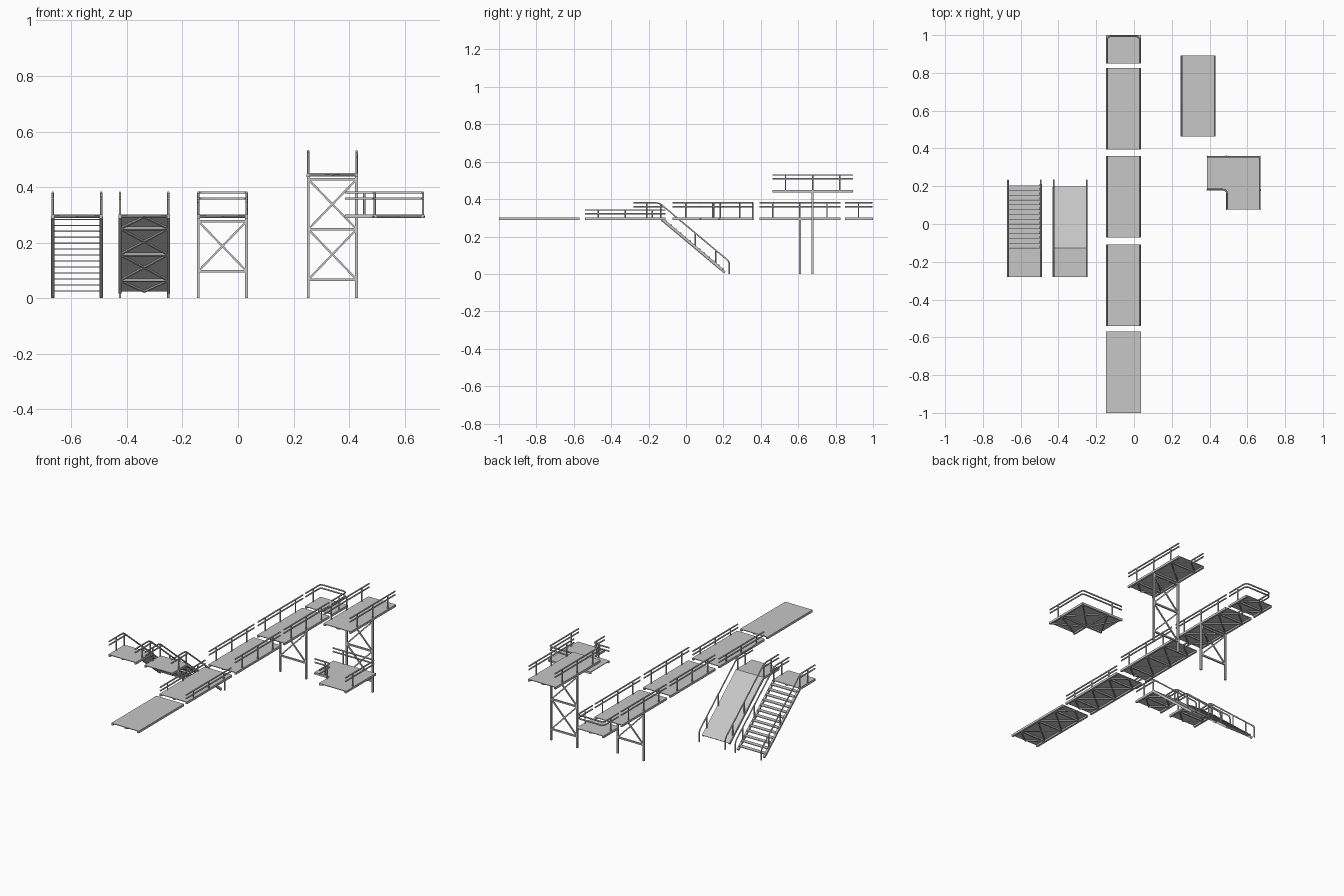
import bpy, bmesh
from math import radians
from mathutils import Vector, Matrix

cube = bpy.data.objects.get("Cube")
if cube:
    bpy.data.objects.remove(cube)

# One painted-metal grey for the whole set
GREY = bpy.data.materials.new("metal grey")
GREY.use_nodes = True
GREY.diffuse_color = (0.57, 0.57, 0.57, 1)
GREY.node_tree.nodes["Principled BSDF"].inputs["Base Color"].default_value = GREY.diffuse_color

HALF = 0.092           # half the walkway width
EDGE = HALF - 0.005    # rail and frame offset from the centre line


def add_object(name, mesh):
    mesh.materials.clear()
    mesh.materials.append(GREY)
    bpy.context.collection.objects.link(bpy.data.objects.new(name, mesh))


def finish(bm, name, matrix=Matrix()):
    bm.transform(matrix)
    bmesh.ops.recalc_face_normals(bm, faces=bm.faces)
    mesh = bpy.data.meshes.new(name)
    bm.to_mesh(mesh)
    bm.free()
    add_object(name, mesh)


def box(bm, center, size):
    bmesh.ops.create_cube(bm, size=1, matrix=Matrix.Translation(center) @ Matrix.Diagonal((*size, 1)))


def bar(bm, a, b, w):
    """Square bar between two points."""
    a, b = Vector(a), Vector(b)
    d = b - a
    up = 'X' if abs(d.normalized().z) > 0.9 else 'Y'
    rot = d.to_track_quat('Z', up).to_matrix().to_4x4()
    bmesh.ops.create_cube(bm, size=1, matrix=Matrix.Translation((a + b) / 2) @ rot
                          @ Matrix.Diagonal((w, w, d.length, 1)))


def rounded(points, r):
    """Replace the inner corners of a path with short arcs."""
    pts = [Vector(p) for p in points]
    out = [pts[0]]
    for a, p, b in zip(pts, pts[1:], pts[2:]):
        s, e = p + (a - p).normalized() * r, p + (b - p).normalized() * r
        out += [s * (1 - t) ** 2 + p * 2 * t * (1 - t) + e * t * t for t in (0, 0.33, 0.67, 1)]
    return out + [pts[-1]]


def tubes(name, paths, r=0.0043):
    """Round rails and posts swept along paths, as one mesh."""
    cu = bpy.data.curves.new(name, 'CURVE')
    cu.dimensions = '3D'
    cu.bevel_depth, cu.bevel_resolution, cu.use_fill_caps = r, 1, True
    for path in paths:
        sp = cu.splines.new('POLY')
        sp.points.add(len(path) - 1)
        for q, p in zip(sp.points, path):
            q.co = (*p, 1)
    tmp = bpy.data.objects.new(name + "_path", cu)
    bpy.context.collection.objects.link(tmp)
    mesh = bpy.data.meshes.new_from_object(tmp.evaluated_get(bpy.context.evaluated_depsgraph_get()))
    bpy.data.objects.remove(tmp)
    mesh.name = name
    for f in mesh.polygons:
        f.use_smooth = len(f.vertices) == 4
    add_object(name, mesh)


def stations(length):
    return [0.07, 0.215, 0.36] if length > 0.3 else [length / 2]


def panel(name, matrix, length):
    """Plate on a braced frame; local y runs along it and z = 0 is its top."""
    bm = bmesh.new()
    box(bm, (0, length / 2, -0.002), (2 * HALF, length, 0.004))
    finish(bm, name + "_plate", matrix)
    bm = bmesh.new()
    z = -0.008
    for s in (-1, 1):
        bar(bm, (s * EDGE, 0, z), (s * EDGE, length, z), 0.011)
    st = stations(length)
    for y in st:
        bar(bm, (-EDGE, y, z), (EDGE, y, z), 0.008)
    for s in (-1, 1):
        for a, b in zip(st, st[1:]):
            bar(bm, (-s * EDGE, a, z), (s * EDGE, b, z), 0.006)
        bar(bm, (s * EDGE, st[0], z), (0, 0.004, z), 0.006)
        bar(bm, (s * EDGE, st[-1], z), (0, length - 0.004, z), 0.006)
    finish(bm, name + "_frame", matrix)


def deck(name, cx, y0, length, z, rail=0.0):
    """Level walkway section with an optional pair of side railings."""
    panel(name, Matrix.Translation((cx, y0, z)), length)
    if not rail:
        return
    paths = []
    for x in (cx - EDGE, cx + EDGE):
        for h in (rail, rail - 0.021):
            paths.append([(x, y0, z + h), (x, y0 + length, z + h)])
        paths += [[(x, y0 + s, z - 0.008), (x, y0 + s, z + rail)] for s in stations(length)]
    tubes(name + "_railing", paths)


def tower(name, cx, y, top, levels):
    """Flat trestle: two legs, cross beams and diagonal braces."""
    bm = bmesh.new()
    for s in (-1, 1):
        bar(bm, (cx + s * EDGE, y, 0), (cx + s * EDGE, y, top), 0.01)
        for a, b in zip(levels, levels[1:]):
            bar(bm, (cx - s * EDGE, y, a), (cx + s * EDGE, y, b), 0.007)
    for h in levels:
        bar(bm, (cx - EDGE, y, h), (cx + EDGE, y, h), 0.009)
    finish(bm, name)


# Straight walkway
TOP, RH, LONG = 0.301, 0.079, 0.431
MX = -0.056
deck("open_deck", MX, -1.0, LONG, TOP)
deck("low_rail_deck", MX, -0.54, LONG, TOP, 0.041)
deck("middle_deck", MX, -0.072, LONG, TOP, RH)
deck("supported_deck", MX, 0.394, LONG, TOP, RH)
tower("walkway_tower", MX, 0.609, 0.29, [0.277, 0.097])

# End deck with a wrap-around railing
E0, E1 = 0.851, 1.0
panel("end_deck", Matrix.Translation((MX, E0, TOP)), E1 - E0)
L, R = MX - EDGE, MX + EDGE
paths = [rounded([(L, E0, h), (L, E1 - 0.006, h), (R, E1 - 0.006, h), (R, E0, h)], 0.022)
         for h in (TOP + RH, TOP + RH - 0.021)]
paths += [[(x, 0.922, TOP - 0.008), (x, 0.922, TOP + RH)] for x in (L, R)]
tubes("end_deck_railing", paths)

# High platform on a tall tower
deck("high_deck", 0.34, 0.462, LONG, 0.45, 0.079)
tower("high_tower", 0.34, 0.677, 0.44, [0.428, 0.248, 0.067])

# Corner platform
X0, XI, X1 = 0.386, 0.488, 0.671
Y0, YI, Y1 = 0.076, 0.178, 0.361
outline = [(X0, Y1), (X0, YI), (XI, YI), (XI, Y0), (X1, Y0), (X1, Y1)]
bm = bmesh.new()
face = bm.faces.new([bm.verts.new((x, y, TOP - 0.004)) for x, y in outline])
ext = bmesh.ops.extrude_face_region(bm, geom=[face])
bmesh.ops.translate(bm, vec=(0, 0, 0.004), verts=[v for v in ext["geom"] if isinstance(v, bmesh.types.BMVert)])
finish(bm, "corner_plate")
i = 0.005
zf = TOP - 0.008
outer = [(X0, Y1 - i), (X1 - i, Y1 - i), (X1 - i, Y0)]
inner = [(X0, YI + i), (XI + i, YI + i), (XI + i, Y0)]
braces = [((X0, YI), (XI, Y1)), ((X0, Y1), (XI, YI)), ((XI, YI), (X1, Y1)), ((XI, Y1), (X1, YI)),
          ((XI, Y0), (X1, YI)), ((XI, YI), (X1, Y0)), ((XI, YI), (X1, YI)), ((XI, YI), (XI, Y1))]
bm = bmesh.new()
for path in (outer, inner):
    for a, b in zip(path, path[1:]):
        bar(bm, (*a, zf), (*b, zf), 0.01)
for a, b in braces:
    bar(bm, (*a, zf), (*b, zf), 0.006)
finish(bm, "corner_frame")
paths = []
for h in (TOP + RH, TOP + RH - 0.021):
    paths.append(rounded([(*p, h) for p in outer], 0.014))
    paths.append(rounded([(*p, h) for p in inner], 0.025))
for x, y in ((0.455, Y1 - i), (0.455, YI + i), (X1 - i, 0.148), (XI + i, 0.148)):
    paths.append([(x, y, zf), (x, y, TOP + RH)])
tubes("corner_railing", paths)

# Stairway and ramp share a landing and a sloping handrail
S0, S1, SLOPE = -0.28, -0.127, radians(40.1)


def descent_base(name, cx):
    panel(name + "_landing", Matrix.Translation((cx, S0, TOP)), S1 - S0)
    paths = []
    for x in (cx - EDGE, cx + EDGE):
        paths.append(rounded([(x, S0, 0.38), (x, -0.143, 0.38), (x, 0.232, 0.066), (x, 0.232, 0)], 0.018))
        paths.append([(x, S0, 0.359), (x, -0.12, 0.359)])
        for y, low, high in ((-0.21, 0.292, 0.38), (S1 - 0.008, 0.292, 0.37),
                             (0.05, 0.14, 0.218), (0.16, 0.045, 0.126)):
            paths.append([(x, y, low), (x, y, high)])
    tubes(name + "_handrail", paths)


STAIR_X, RAMP_X = -0.58, -0.338
descent_base("stair", STAIR_X)
descent_base("ramp", RAMP_X)
panel("ramp_slope", Matrix.Translation((RAMP_X, S1, TOP)) @ Matrix.Rotation(-SLOPE, 4, 'X'), 0.426)

# Stair stringers and treads
bm = bmesh.new()
for s in (-1, 1):
    x = STAIR_X + s * EDGE
    bar(bm, (x, S1 - 0.004, 0.29), (x, 0.208, 0.007), 0.012)
finish(bm, "stair_stringers")
bm = bmesh.new()
STEPS = 13
for k in range(STEPS):
    y = S1 + 0.014 + k * 0.0254
    box(bm, (STAIR_X, y, TOP - (k + 1) * 0.3 / (STEPS + 1) + 0.004), (2 * EDGE, 0.025, 0.004))
finish(bm, "stair_treads")
